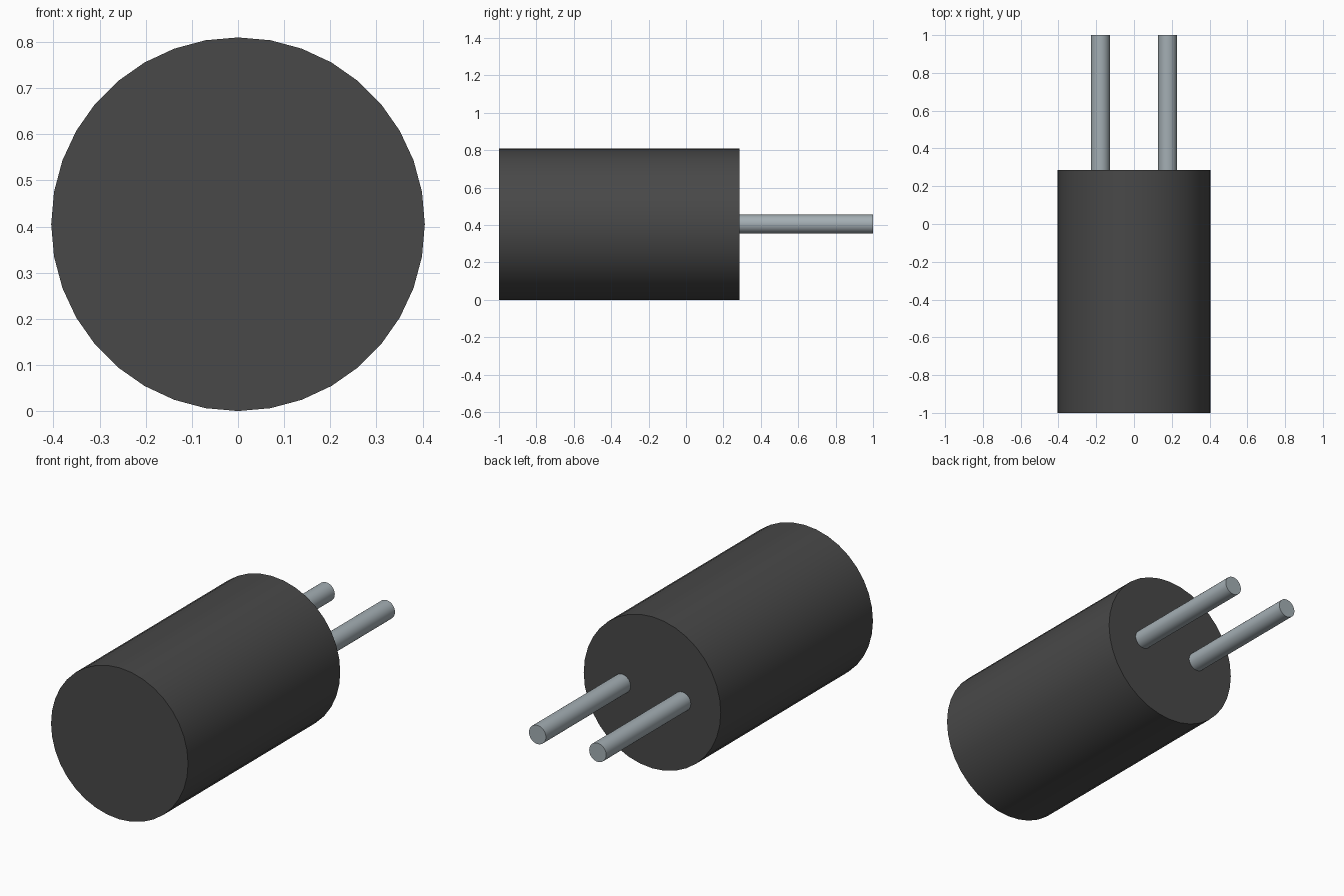
import bpy
import math

cube = bpy.data.objects.get("Cube")
if cube:
    bpy.data.objects.remove(cube, do_unlink=True)


def make_material(name, rgb):
    mat = bpy.data.materials.new(name)
    mat.use_nodes = True
    mat.diffuse_color = (*rgb, 1.0)
    bsdf = next(n for n in mat.node_tree.nodes if n.type == 'BSDF_PRINCIPLED')
    bsdf.inputs["Base Color"].default_value = (*rgb, 1.0)
    return mat


def rod(name, radius, x, y0, y1, mat):
    """Smooth-sided capped cylinder lying along y."""
    bpy.ops.mesh.primitive_cylinder_add(
        vertices=36, radius=radius, depth=y1 - y0,
        location=(x, (y0 + y1) / 2, AXIS_Z), rotation=(math.pi / 2, 0, 0))
    obj = bpy.context.object
    obj.name = name
    obj.data.name = name
    obj.data.materials.append(mat)
    bpy.ops.object.shade_smooth_by_angle(angle=math.radians(30))
    return obj


AXIS_Z = 0.405      # height of the body's axis
BODY_BACK = 0.285   # y of the face the pins leave from

charcoal = make_material("charcoal", (0.065, 0.065, 0.065))
steel = make_material("steel_grey", (0.37, 0.425, 0.455))

# Main body
rod("body", 0.405, 0, -1.0, BODY_BACK, charcoal)

# Pair of metal pins
for side, x in (("left", 0.178), ("right", -0.178)):
    rod(f"{side}_pin", 0.05, x, BODY_BACK - 0.02, 1.0, steel)
